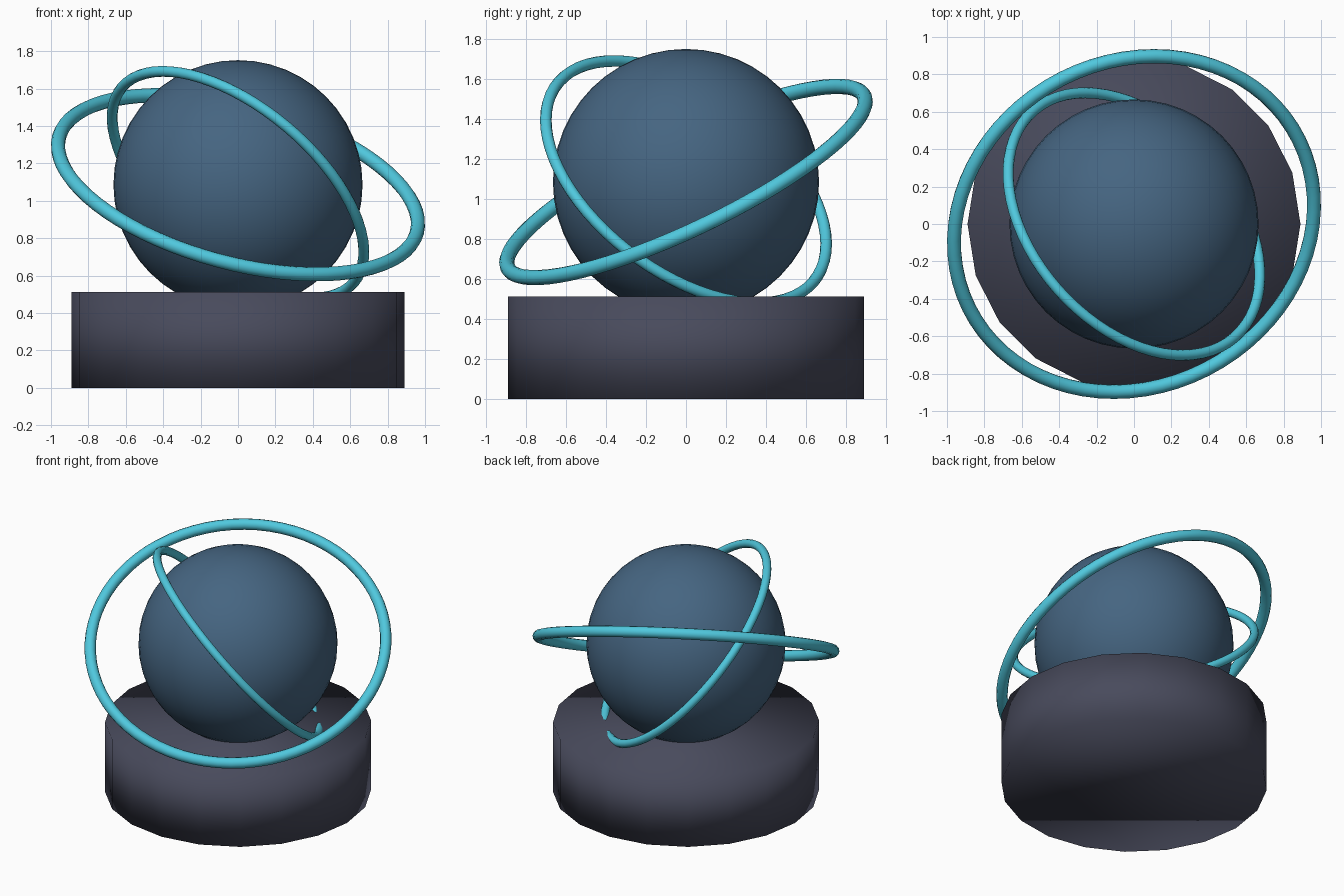
import bpy
from math import radians

if "Cube" in bpy.data.objects:
    bpy.data.objects.remove(bpy.data.objects["Cube"])

CENTRE_Z = 1.086


def material(name, rgb):
    m = bpy.data.materials.new(name)
    m.diffuse_color = (*rgb, 1.0)
    m.use_nodes = True
    m.node_tree.nodes["Principled BSDF"].inputs["Base Color"].default_value = m.diffuse_color
    return m


slate = material("dark slate", (0.065, 0.069, 0.107))
blue = material("steel blue", (0.060, 0.130, 0.220))
cyan = material("bright cyan", (0.080, 0.580, 0.730))


def finish(name, mat):
    """Name, colour and smooth the primitive that was just added."""
    ob = bpy.context.object
    ob.name = name
    ob.data.name = name
    ob.data.materials.append(mat)
    bpy.ops.object.shade_smooth()


def ring(name, major, minor, tilt_x, tilt_y):
    bpy.ops.mesh.primitive_torus_add(
        major_radius=major, minor_radius=minor,
        major_segments=72, minor_segments=12,
        location=(0, 0, CENTRE_Z),
        rotation=(radians(tilt_x), radians(tilt_y), 0))
    finish(name, cyan)


# Twenty-sided drum base, softly shaded over its rim
bpy.ops.mesh.primitive_cylinder_add(vertices=20, radius=0.89, depth=0.512,
                                    location=(0, 0, 0.256))
finish("base", slate)

# Globe partly sunk into the base
bpy.ops.mesh.primitive_uv_sphere_add(segments=48, ring_count=24, radius=0.666,
                                     location=(0, 0, CENTRE_Z))
finish("globe", blue)

# Two tilted orbit rings
ring("outer_ring", 0.99, 0.038, 25, 15)
ring("inner_ring", 0.81, 0.029, -30, 40)
